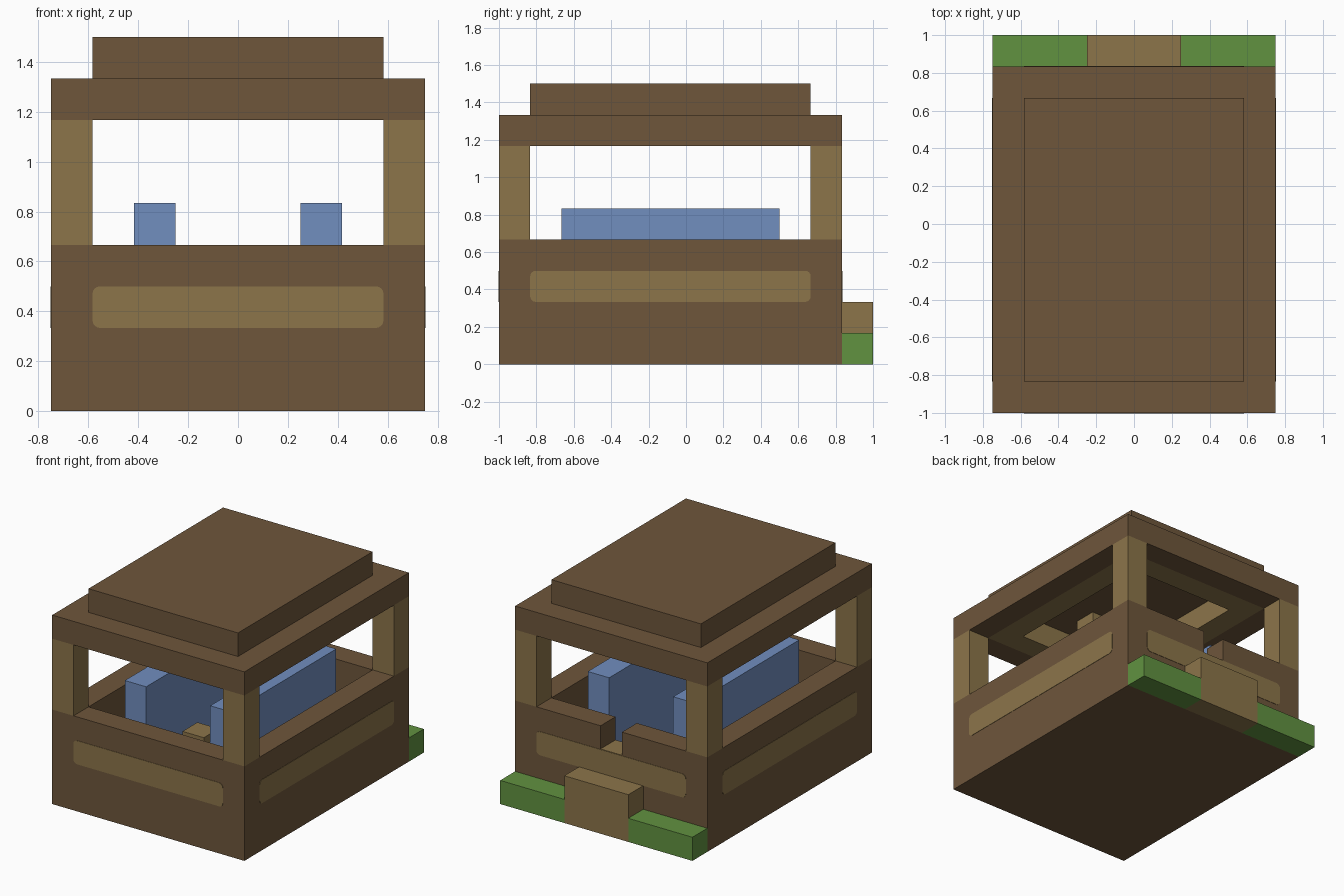
import bpy
import bmesh

U = 1 / 6  # block size

cube = bpy.data.objects.get("Cube")
if cube:
    bpy.data.objects.remove(cube, do_unlink=True)


def material(name, rgb):
    lin = [((c / 255 + 0.055) / 1.055) ** 2.4 for c in rgb] + [1]
    mat = bpy.data.materials.new(name)
    mat.use_nodes = True
    mat.diffuse_color = lin
    mat.node_tree.nodes["Principled BSDF"].inputs["Base Color"].default_value = lin
    return mat


BROWN = material("dark wood", (110, 86, 59))
TAN = material("light wood", (140, 117, 74))
BLUE = material("blue cushion", (113, 142, 191))
GREEN = material("grass green", (97, 146, 64))


def box(name, mat, x, y, z):
    """Box from (low, high) ranges given in blocks."""
    bm = bmesh.new()
    bmesh.ops.create_cube(bm, size=1)
    for v in bm.verts:
        v.co = [r[c > 0] * U for r, c in zip((x, y, z), v.co)]
    mesh = bpy.data.meshes.new(name)
    bm.to_mesh(mesh)
    bm.free()
    obj = bpy.data.objects.new(name, mesh)
    bpy.context.collection.objects.link(obj)
    if mat:
        mesh.materials.append(mat)
    return obj


def cut(obj, name, x, y, z):
    cutter = box(name, obj.data.materials[0], x, y, z)
    cutter.hide_render = True
    cutter.hide_set(True)
    mod = obj.modifiers.new(name, "BOOLEAN")
    mod.operation = "DIFFERENCE"
    mod.solver = "EXACT"
    mod.object = cutter


def panel(name, axis, x, y, z):
    """Thin plate with its four outline corners rounded."""
    obj = box(name, TAN, x, y, z)
    bm = bmesh.new()
    bm.from_mesh(obj.data)
    edges = [e for e in bm.edges
             if abs((e.verts[0].co - e.verts[1].co).normalized()[axis]) > 0.9]
    bmesh.ops.bevel(bm, geom=edges, offset=0.03, segments=4, profile=0.5,
                    affect="EDGES")
    bm.to_mesh(obj.data)
    bm.free()


# Hollow body with a doorway notch in the back wall
body = box("body", BROWN, (-4.5, 4.5), (-6, 5), (0, 4))
cut(body, "cabin_cutter", (-3.5, 3.5), (-5, 4), (1, 5))
cut(body, "doorway_cutter", (-0.5, 0.5), (3.5, 5.5), (3, 5))
box("threshold", TAN, (-0.5, 0.5), (4, 5), (2.98, 3.02))

# Rounded panels on all four walls
T = 0.015
panel("front_panel", 1, (-3.5, 3.5), (-6 - T, -6 + T), (2, 3))
panel("back_panel", 1, (-3.5, 3.5), (5 - T, 5 + T), (2, 3))
for side, s in (("left", 1), ("right", -1)):
    panel(side + "_panel", 0, (s * 4.5 - T, s * 4.5 + T), (-5, 4), (2, 3))

# Corner posts, benches and ground strips, mirrored left and right
for side, s in (("left", 1), ("right", -1)):
    def span(a, b):
        return tuple(sorted((s * a, s * b)))
    box(side + "_front_post", TAN, span(3.5, 4.5), (-6, -5), (4, 7))
    box(side + "_back_post", TAN, span(3.5, 4.5), (4, 5), (4, 7))
    box(side + "_bench", BLUE, span(1.5, 2.5), (-4, 3), (1, 5))
    box(side + "_grass_strip", GREEN, span(1.5, 4.5), (5, 6), (0, 1))

# Entrance step and the block in the cabin
box("entrance_step", TAN, (-1.5, 1.5), (5, 6), (0, 2))
box("cabin_block", TAN, (-0.5, 0.5), (-3, -2), (1, 3))

# Roof: outer rim, lighter inner rim, top slab and ceiling block
rim = box("roof_rim", BROWN, (-4.5, 4.5), (-6, 5), (7, 8))
cut(rim, "roof_rim_cutter", (-3.5, 3.5), (-5, 4), (6, 9))
inner = box("roof_inner_rim", TAN, (-3.5, 3.5), (-5, 4), (7, 8))
cut(inner, "inner_rim_cutter", (-2.5, 2.5), (-4, 3), (6, 9))
box("roof_top", BROWN, (-3.5, 3.5), (-5, 4), (8, 9))
box("ceiling_block", TAN, (-0.5, 0.5), (-3, -2), (7, 8))
